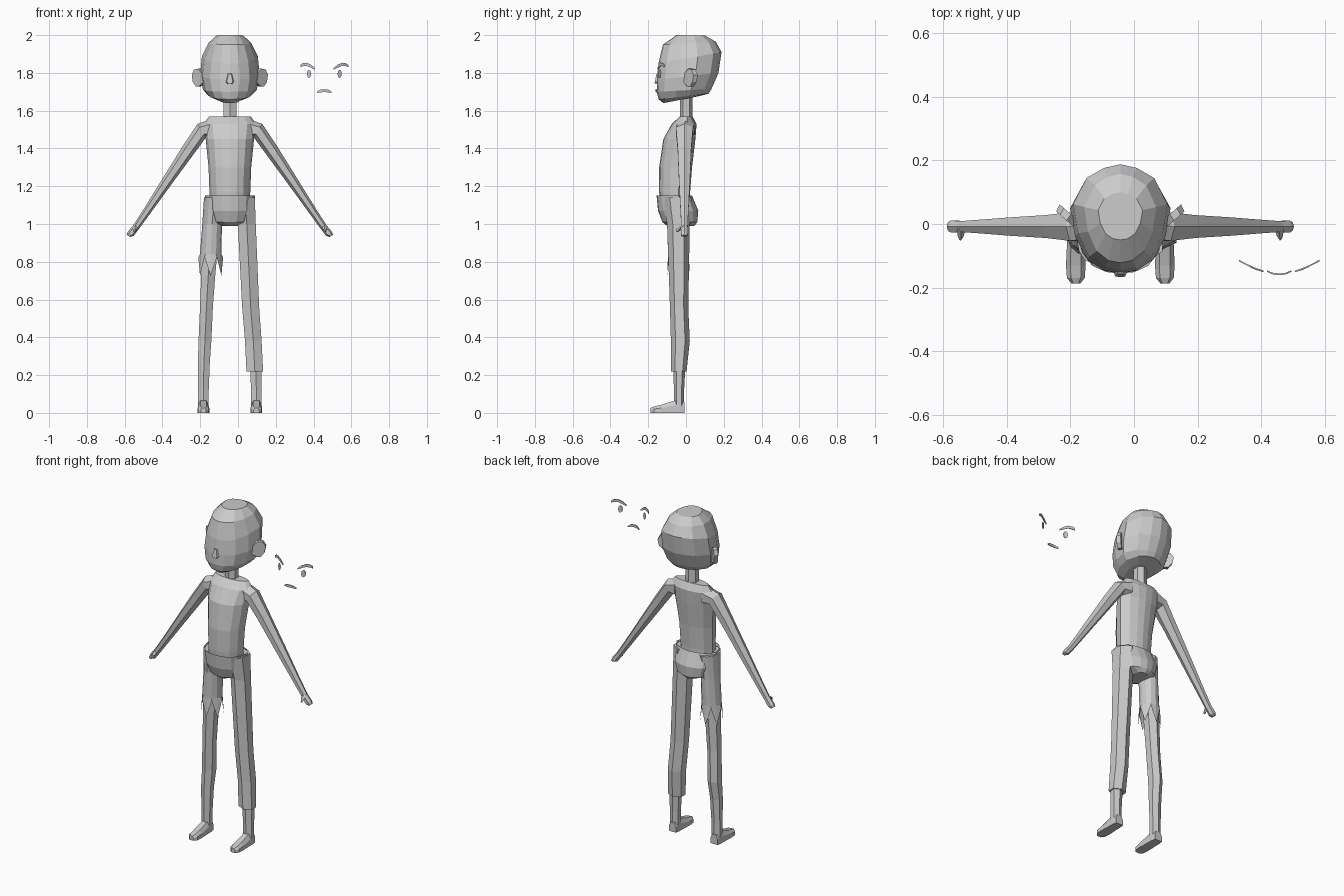
import bpy, bmesh, math
from mathutils import Vector

CX = -0.043      # body centre line
FX = 0.457       # centre line of the detached face features

grey = bpy.data.materials.new("plain grey")
grey.diffuse_color = (0.6, 0.6, 0.6, 1)


def finish(name, bm):
    bmesh.ops.recalc_face_normals(bm, faces=bm.faces[:])
    me = bpy.data.meshes.new(name)
    bm.to_mesh(me)
    bm.free()
    me.materials.append(grey)
    ob = bpy.data.objects.new(name, me)
    bpy.context.collection.objects.link(ob)
    return ob


def loft(name, rings, s=1, cx=CX, caps=(True, True)):
    """Skin a list of equal-length point rings; s mirrors across the centre line."""
    bm = bmesh.new()
    vs = [[bm.verts.new((cx + s * p[0], p[1], p[2])) for p in r] for r in rings]
    n = len(rings[0])
    for a, b in zip(vs, vs[1:]):
        for i in range(n):
            j = (i + 1) % n
            bm.faces.new((a[i], a[j], b[j], b[i]))
    if caps[0]:
        bm.faces.new(vs[0])
    if caps[1]:
        bm.faces.new(vs[-1])
    return finish(name, bm)


# Half outline used for head, torso and hips
HALF = [(0, -1), (.33, -.95), (.66, -.74), (.9, -.3), (1, .25), (.72, .74), (.35, .93), (0, 1)]
OUT = HALF + [(-x, y) for x, y in HALF[-2:0:-1]]


def body_ring(hw, yf, yb, zf, zb=None):
    zb = zf if zb is None else zb
    return [(x * hw, (yf + yb) / 2 + y * (yb - yf) / 2, zf + (zb - zf) * (y + 1) / 2)
            for x, y in OUT]


def limb_ring(x0, x1, y0, y1, z, n=6, jag=0):
    k = 1 / math.cos(math.pi / 6) if n == 6 else 1
    pts = []
    for i in range(n):
        a = math.pi / 2 + 2 * math.pi * i / n
        pts.append(((x0 + x1) / 2 + math.cos(a) * k * (x1 - x0) / 2,
                    (y0 + y1) / 2 + math.sin(a) * (y1 - y0) / 2,
                    z + (jag if i % 2 else -jag)))
    return pts


# Head, neck, torso
loft("head", [
    body_ring(.07, -.05, .10, 2.0, 1.998),
    body_ring(.113, -.122, .158, 1.95, 1.965),
    body_ring(.148, -.146, .188, 1.85, 1.91),
    body_ring(.158, -.154, .172, 1.765, 1.80),
    body_ring(.142, -.155, .135, 1.70, 1.715),
    body_ring(.112, -.145, .12, 1.66, 1.69),
    body_ring(.06, -.12, .06, 1.64, 1.675)])
loft("neck", [limb_ring(-.034, .034, -.032, .035, z) for z in (1.55, 1.70)])
loft("torso", [
    body_ring(.103, -.135, .02, 1.08),
    body_ring(.108, -.142, .022, 1.17),
    body_ring(.113, -.142, .032, 1.30),
    body_ring(.128, -.12, .05, 1.45),
    body_ring(.14, -.075, .056, 1.53),
    body_ring(.11, -.032, .034, 1.57)])

# Nose: a small teardrop wedge
nose = [(-.026, 1.75), (-.016, 1.74), (.016, 1.74), (.026, 1.75), (.013, 1.80), (-.013, 1.80)]
loft("nose", [[(x, -.14, z) for x, z in nose],
              [(x * .6, -.166 + (z - 1.74) * .15, 1.745 + (z - 1.74) * .8) for x, z in nose]])

# Trousers: seat, long leg and torn short leg
loft("trouser_seat", [
    body_ring(.133, -.156, .032, 1.152),
    body_ring(.128, -.148, .065, 1.07),
    body_ring(.105, -.125, .06, 1.01),
    body_ring(.045, -.10, .045, .99)], caps=(False, True))
loft("long_trouser_leg", [
    limb_ring(.03, .132, -.125, .03, 1.14),
    limb_ring(.042, .137, -.10, .02, 1.0),
    limb_ring(.065, .155, -.085, .012, .56),
    limb_ring(.08, .168, -.08, .02, .38),
    limb_ring(.088, .176, -.08, .003, .22)])
loft("torn_trouser_leg", [
    limb_ring(.03, .137, -.125, .03, 1.14, 12),
    limb_ring(.042, .146, -.10, .02, 1.0, 12),
    limb_ring(.045, .158, -.095, .015, .84, 12),
    limb_ring(.036, .167, -.10, .02, .775, 12, .05)], s=-1, caps=(True, False))

# Bare legs and feet
for s, side in ((1, "left"), (-1, "right")):
    top = .30 if s > 0 else .92
    rings = [limb_ring(.06, .145, -.085, .01, .92),
             limb_ring(.078, .152, -.08, .008, .72),
             limb_ring(.09, .158, -.075, .006, .56),
             limb_ring(.098, .166, -.068, .016, .38)] if s < 0 else []
    loft("leg_" + side, rings + [
        limb_ring(.106, .169, -.068, -.002, .27),
        limb_ring(.112, .168, -.064, -.01, .12),
        limb_ring(.112, .168, -.064, -.01, .04)], s)
    # foot: cross-sections from heel to toe (y, half width, height)
    foot = [(-.008, .024, .055), (-.035, .028, .068), (-.065, .028, .064),
            (-.13, .031, .043), (-.17, .028, .034), (-.187, .014, .026)]
    loft("foot_" + side, [[(.14 - w, y, 0), (.14 + w, y, 0), (.14 + w, y, h * .6),
                           (.14 + w * .55, y, h), (.14 - w * .55, y, h),
                           (.14 - w, y, h * .6)] for y, w, h in foot], s)

    # Arm: centre x, y, z, half thickness, half depth, thickness direction
    arm = [(.09, .0, 1.505, .055, .045, (0, 1)), (.148, -.008, 1.495, .042, .045, (.55, .83)),
           (.22, -.008, 1.392, .036, .036, (.83, .56)), (.335, -.008, 1.222, .028, .029, (.83, .56)),
           (.44, -.008, 1.066, .021, .021, (.83, .56)), (.497, -.008, .983, .018, .017, (.83, .56)),
           (.525, -.008, .948, .019, .019, (.83, .56)), (.538, -.008, .937, .010, .014, (.83, .56))]
    loft("arm_" + side, [[(x + d[0] * t * math.cos(a), y + w * math.sin(a) * 1.1547,
                           z + d[1] * t * math.cos(a))
                          for a in (math.pi / 3 * i for i in range(6))]
                         for x, y, z, t, w, d in arm], s)
    # thumb
    loft("thumb_" + side, [
        limb_ring(.488, .514, -.025, -.005, .992, 4),
        limb_ring(.492, .512, -.052, -.022, .972, 4),
        limb_ring(.498, .508, -.052, -.042, .958, 4)], s)

    # Ear: slanted plate (outward distance, height)
    ear = [(-.02, 1.75), (-.01, 1.80), (.02, 1.822), (.05, 1.818), (.068, 1.79),
           (.06, 1.752), (.035, 1.727), (.01, 1.73)]
    u, n = Vector((.75, .66, 0)), Vector((-.66, .75, 0))
    loft("ear_" + side, [[Vector((.148, .008, z)) + u * d * f + n * o + Vector((0, 0, 0))
                          for d, z in ear] for o, f in ((.012, 1), (-.012, .9))], s)


# Detached face features: thin strips that follow the curve of the face
def strip(name, path, s=1):
    """path: x, y, z, half height."""
    loft(name, [[(x, y, z - h), (x, y - .005, z - h), (x, y - .005, z + h), (x, y, z + h)]
                for x, y, z, h in path], s, FX)


for s, side in ((1, "left"), (-1, "right")):
    strip("eyebrow_" + side, [(.049, -.147, 1.821, .004), (.07, -.14, 1.835, .008),
                              (.095, -.129, 1.846, .008), (.115, -.119, 1.843, .008),
                              (.127, -.112, 1.836, .006)], s)
    eye = [(.081 + .011 * math.cos(a), 1.795 + .022 * math.sin(a))
           for a in (math.pi / 4 * i for i in range(8))]
    loft("eye_" + side, [[(x, -.175 + .48 * x + o, z) for x, z in eye]
                         for o in (0, -.005)], s, FX)
strip("mouth", [(-.038, -.146, 1.697, .003), (-.022, -.153, 1.704, .007), (0, -.156, 1.706, .008),
                (.022, -.153, 1.704, .007), (.038, -.146, 1.697, .003)])
